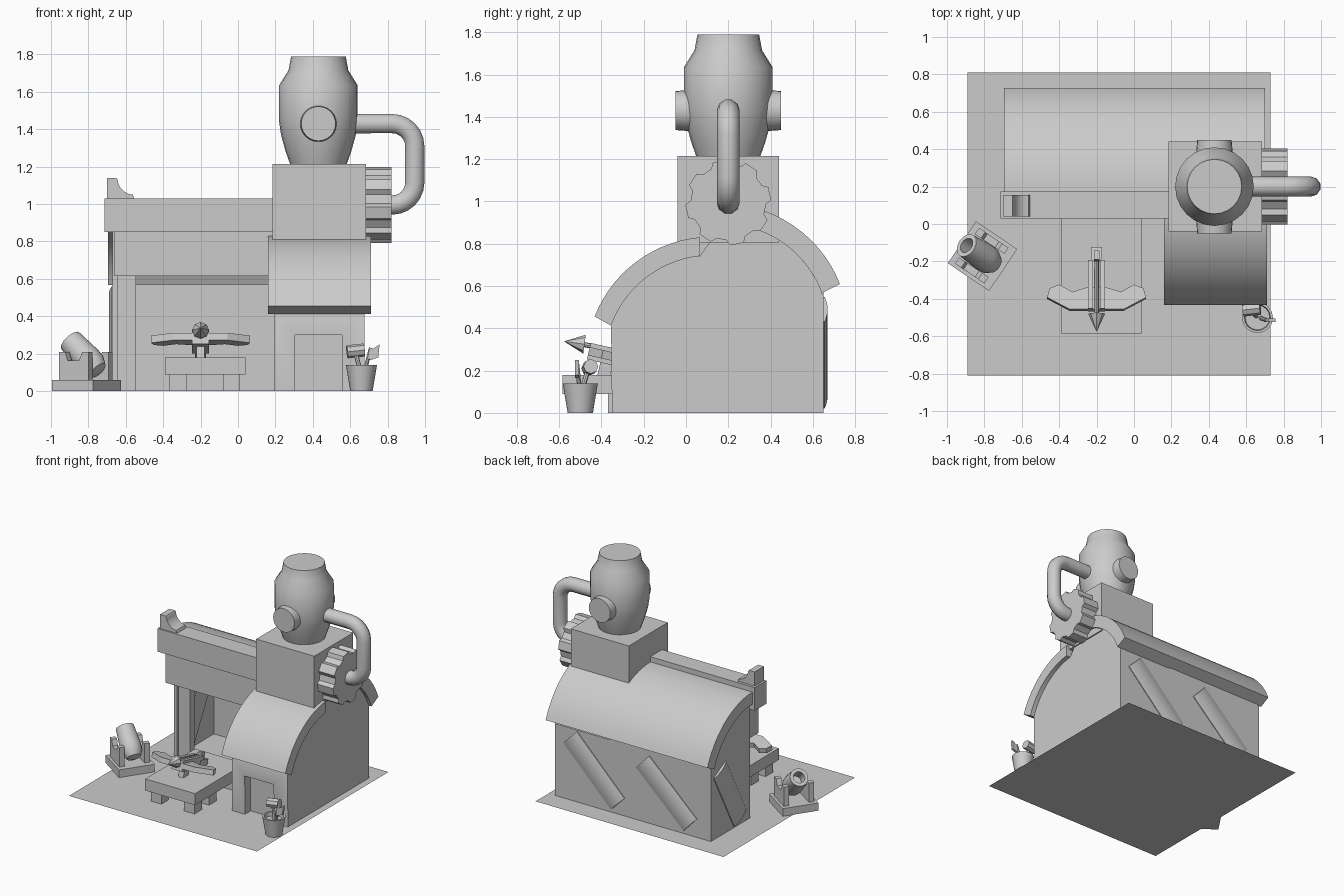
import bpy, bmesh
from math import sin, cos, pi, radians
from mathutils import Vector, Matrix

cube = bpy.data.objects.get("Cube")
if cube:
    bpy.data.objects.remove(cube, do_unlink=True)

grey = bpy.data.materials.new("plain grey")
grey.use_nodes = True
tone = (0.6, 0.6, 0.6, 1)
grey.diffuse_color = tone
grey.node_tree.nodes["Principled BSDF"].inputs["Base Color"].default_value = tone


def make(name, bm, matrix=None, smooth=True):
    bmesh.ops.recalc_face_normals(bm, faces=bm.faces[:])
    mesh = bpy.data.meshes.new(name)
    bm.to_mesh(mesh)
    bm.free()
    if matrix:
        mesh.transform(matrix)
    mesh.materials.append(grey)
    ob = bpy.data.objects.new(name, mesh)
    bpy.context.collection.objects.link(ob)
    if smooth:
        bpy.ops.object.select_all(action='DESELECT')
        ob.select_set(True)
        bpy.context.view_layer.objects.active = ob
        bpy.ops.object.shade_smooth_by_angle(angle=radians(32))
    return ob


def prism(name, pts, a, b, axis, matrix=None, smooth=True):
    """Extrude a flat outline from a to b along an axis."""
    place = {'x': lambda u, v, t: (t, u, v), 'y': lambda u, v, t: (u, t, v),
             'z': lambda u, v, t: (u, v, t)}[axis]
    bm = bmesh.new()
    lo, hi = [[bm.verts.new(place(u, v, t)) for u, v in pts] for t in (a, b)]
    bm.faces.new(lo)
    bm.faces.new(hi)
    for i in range(len(pts)):
        j = (i + 1) % len(pts)
        bm.faces.new((lo[i], lo[j], hi[j], hi[i]))
    return make(name, bm, matrix, smooth)


def box(name, x, y, z, matrix=None):
    return prism(name, [(x[0], y[0]), (x[1], y[0]), (x[1], y[1]), (x[0], y[1])],
                 z[0], z[1], 'z', matrix, False)


def lathe(name, profile, matrix, n=24):
    """Spin (radius, height) points around z, with closed ends."""
    bm = bmesh.new()
    rings = [[bm.verts.new((r * cos(2 * pi * i / n), r * sin(2 * pi * i / n), z))
              for i in range(n)] for r, z in profile]
    for lo, hi in zip(rings, rings[1:]):
        for i in range(n):
            bm.faces.new((lo[i], lo[(i + 1) % n], hi[(i + 1) % n], hi[i]))
    bm.faces.new(rings[0])
    bm.faces.new(rings[-1])
    return make(name, bm, matrix)


def arc(c, r, start, end, n=14):
    return [(c[0] + r * cos(radians(start + (end - start) * i / n)),
             c[1] + r * sin(radians(start + (end - start) * i / n))) for i in range(n + 1)]


def at(x, y, z):
    return Matrix.Translation((x, y, z))


def turn(deg, axis):
    return Matrix.Rotation(radians(deg), 4, axis)


def rod(name, start, end, r0, r1, n=12):
    a, b = Vector(start), Vector(end)
    rot = (b - a).to_track_quat('Z', 'Y').to_matrix().to_4x4()
    return lathe(name, [(r0, 0), (r1, (b - a).length)], Matrix.Translation(a) @ rot, n)


# Ground sheet
bm = bmesh.new()
bm.faces.new([bm.verts.new(p) for p in
              ((-.89, -.81, 0), (.73, -.81, 0), (.73, .81, 0), (-.89, .81, 0))])
make("ground", bm, smooth=False)

# House: solid right wing, open workshop on the other side
FRONT, REAR = (.12, .24), (.17, .39)
rear_arch = arc(REAR, .505, 90, 20)
wing = ([(-.35, 0)] + arc(FRONT, .505, 160, 96) + rear_arch + [(.65, .56), (.65, 0)])
house = prism("right_wing", wing, .195, .675, 'x')
cutter = box("door_cutter", (.305, .555), (-.5, -.28), (-.1, .3))
cutter.hide_render = True
cut = house.modifiers.new("doorway", 'BOOLEAN')
cut.object = cutter
cut.solver = 'EXACT'
bpy.context.view_layer.objects.active = house
bpy.ops.object.modifier_apply(modifier=cut.name)
bpy.data.objects.remove(cutter, do_unlink=True)

prism("left_gable", [(.17, 0)] + rear_arch + [(.65, .56), (.65, 0)], -.67, -.645, 'x')
box("back_wall", (-.66, .2), (.625, .65), (0, .57))
box("corner_post", (-.668, -.545), (.19, .24), (0, .7))
box("lintel_panel", (-.66, .2), (.05, .17), (.615, .86))
box("ridge_beam", (-.715, .2), (.03, .175), (.85, 1.03))
prism("beam_finial", [(-.7, 1.03), (-.7, 1.14), (-.65, 1.14)]
      + arc((-.555, 1.14), .09, 185, 265, 8) + [(-.555, 1.03)], .04, .155, 'y')

# Curved roofs
prism("front_roof", arc(FRONT, .593, 158.6, 95.3) + arc(FRONT, .505, 96.3, 160),
      .16, .71, 'x')
prism("rear_roof", arc(REAR, .6, 21.5, 90) + arc(REAR, .505, 90, 20.5), -.695, .70, 'x')

# Leaning planks on the outside walls
def plank(name, length, width, matrix):
    half = width / 2
    bow = [(half * k / 4, .008 + .014 * (1 - (k / 4) ** 2)) for k in range(4, -5, -1)]
    prism(name, [(-half, -.03), (half, -.03)] + bow, -length / 2, length / 2, 'z', matrix)

plank("back_plank_left", .58, .165, at(.335, .648, .285) @ turn(45, 'Y'))
plank("back_plank_right", .56, .165, at(-.29, .648, .275) @ turn(47, 'Y'))
plank("side_plank", .53, .17, at(-.668, .42, .285) @ turn(-28, 'X') @ turn(90, 'Z'))

# Chimney block and boiler
box("chimney_block", (.185, .685), (-.04, .44), (.805, 1.215))
lathe("boiler", [(.15, 1.21), (.175, 1.28), (.2, 1.37), (.21, 1.44), (.21, 1.635),
                 (.16, 1.715), (.146, 1.79)], at(.43, .2, 0))
for side, name in ((-1, "front_port"), (1, "back_port")):
    rod(name, (.43, .2 + side * .15, 1.43), (.43, .2 + side * .25, 1.43), .1, .092, 24)

# Bent steam pipe
path = ([(.6, 1.43)] + arc((.825, 1.31), .12, 90, 0, 6)
        + arc((.825, 1.115), .12, 0, -90, 6) + [(.75, .995)])
curve = bpy.data.curves.new("steam_pipe", 'CURVE')
curve.dimensions = '3D'
curve.bevel_depth = .054
curve.bevel_resolution = 3
curve.use_fill_caps = True
spline = curve.splines.new('POLY')
spline.points.add(len(path) - 1)
for p, (x, z) in zip(spline.points, path):
    p.co = (x, .2, z, 1)
    p.radius = 1
spline.use_smooth = True
curve.materials.append(grey)
bpy.context.collection.objects.link(bpy.data.objects.new("steam_pipe", curve))

# Gear wheel
teeth = []
for i in range(8):
    for off, r in ((-15, .178), (-9, .203), (9, .203), (15, .178)):
        a = radians(45 * i + 12 + off)
        teeth.append((.2 + r * cos(a), .995 + r * sin(a)))
prism("gear", teeth, .68, .82, 'x', smooth=False)

# Work table
box("table_top", (-.39, .04), (-.585, .03), (.09, .18))
for x in (-.365, -.08):
    for y in (-.55, -.37, -.07):
        box("table_leg", (x, x + .09), (y, y + .09), (0, .09))

# Crossbow, tilted up at the front
tilt = at(-.2, -.3, .25) @ turn(-13, 'X')
box("crossbow_stock", (-.045, .045), (-.165, .06), (-.035, .015), tilt)
box("crossbow_tail", (-.03, .03), (.06, .18), (-.035, .01), tilt)
for x in (-.045, .018):
    box("crossbow_rail", (x, x + .027), (-.165, .1), (.015, .045), tilt)
box("crossbow_latch", (-.015, .015), (.1, .15), (.01, .06), tilt)
box("crossbow_foot", (-.022, .022), (-.1, -.04), (-.1, -.03), tilt)
limb = [(.265, -.1), (.25, -.05), (.2, -.03), (.13, -.07), (.05, -.045)]
bow = [(.145, -.165)] + limb + [(-x, y) for x, y in reversed(limb)] + [(-.145, -.165)]
prism("crossbow_bow", bow, -.015, .025, 'z', tilt, False)
rod("bolt_shaft", (-.2, -.2, .265), (-.2, -.49, .325), .012, .012, 8)
rod("bolt_head", (-.2, -.48, .325), (-.2, -.575, .338), .045, .001, 8)

# Mortar on its stand
stand = at(-.81, -.172, 0) @ turn(-34, 'Z')
box("mortar_base", (-.133, .133), (-.135, .135), (0, .06), stand)
cheek = [(-.1, .06), (-.1, .21), (-.06, .21), (-.045, .165), (.03, .165), (.05, .21),
         (.09, .21), (.09, .06)]
for y in (-.115, .075):
    prism("mortar_cheek", cheek, y, y + .04, 'y', stand, False)
lathe("mortar_barrel", [(.02, -.125), (.052, -.112), (.073, -.07), (.076, -.02), (.066, .125),
                        (.042, .125), (.04, .03)],
      stand @ at(-.01, 0, .185) @ turn(-48, 'Y'))

# Tool bucket
lathe("bucket", [(.06, 0), (.083, .14), (.07, .14), (.066, .11)], at(.66, -.5, 0), 16)
rod("hammer_handle", (.66, -.5, .08), (.63, -.465, .2), .012, .012, 8)
rod("hammer_head", (.583, -.46, .21), (.675, -.45, .22), .035, .035, 8)
rod("axe_handle", (.67, -.5, .08), (.71, -.515, .23), .011, .011, 8)
prism("axe_head", [(.69, .185), (.7, .165), (.745, .18), (.752, .25), (.715, .225),
                   (.7, .235)], -.525, -.505, 'y', at(.005, 0, 0), False)
